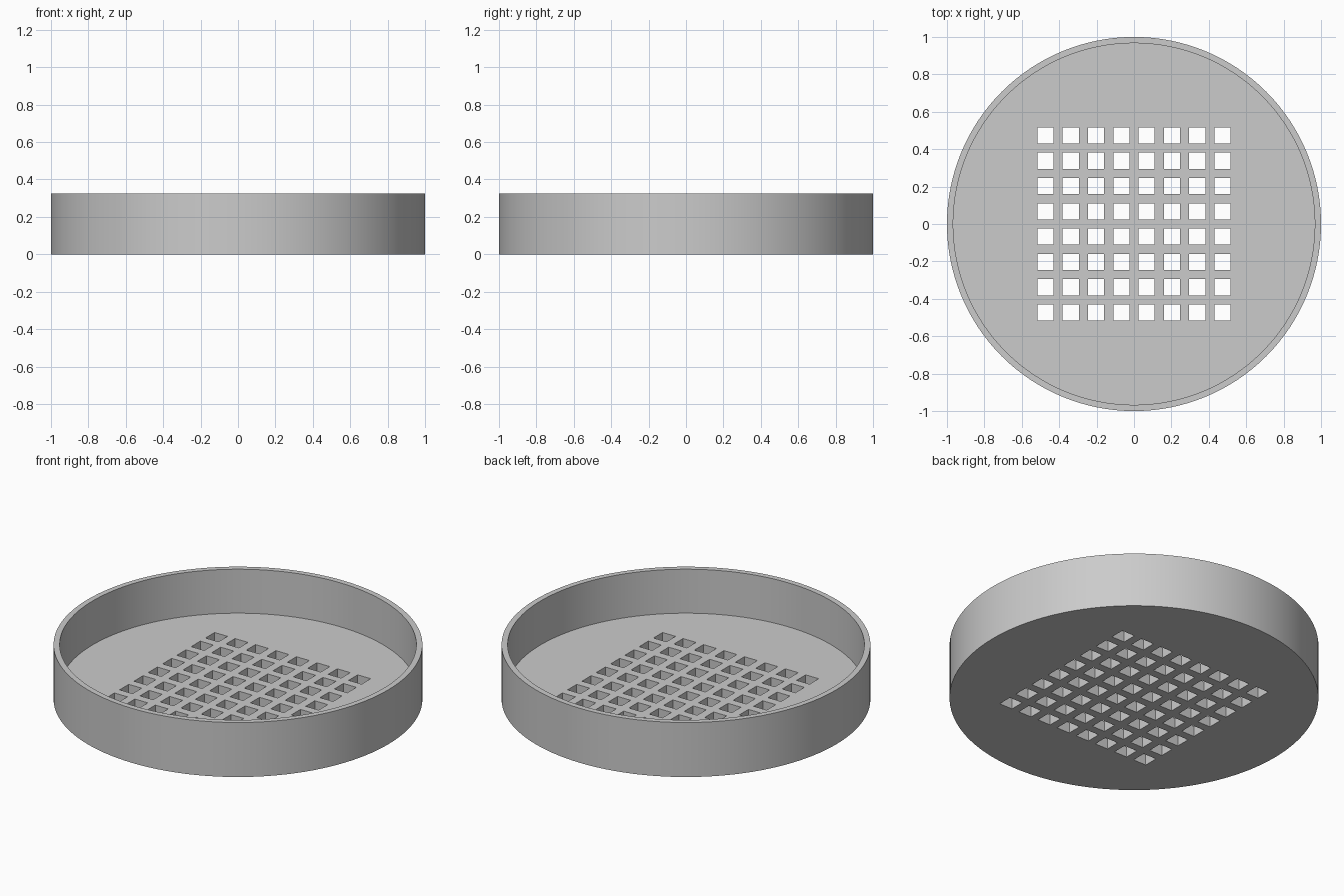
import bpy
import math

SEGMENTS = 128
RADIUS, INNER, HEIGHT, FLOOR = 1.0, 0.967, 0.326, 0.063
HOLE, PITCH, COUNT = 0.086, 0.1353, 8

cube = bpy.data.objects.get("Cube")
if cube:
    bpy.data.objects.remove(cube, do_unlink=True)

# Plain grey material
grey = bpy.data.materials.new("plain grey")
grey.use_nodes = True
colour = (0.6, 0.6, 0.6, 1)
grey.diffuse_color = colour
grey.node_tree.nodes["Principled BSDF"].inputs["Base Color"].default_value = colour


def disc(name, radius, bottom, top):
    bpy.ops.mesh.primitive_cylinder_add(
        vertices=SEGMENTS, radius=radius, depth=top - bottom,
        location=(0, 0, (top + bottom) / 2))
    obj = bpy.context.object
    obj.name = name
    return obj


def cut(body, cutter):
    mod = body.modifiers.new(cutter.name, "BOOLEAN")
    mod.operation = "DIFFERENCE"
    mod.solver = "EXACT"
    mod.object = cutter
    bpy.context.view_layer.objects.active = body
    bpy.ops.object.modifier_apply(modifier=mod.name)
    bpy.data.objects.remove(cutter, do_unlink=True)


# Round dish: solid disc hollowed from above
dish = disc("strainer_dish", RADIUS, 0, HEIGHT)
dish.data.materials.append(grey)
cut(dish, disc("hollow_cutter", INNER, FLOOR, HEIGHT + 0.1))

# Square drain holes: one block repeated in a centred grid
start = -PITCH * (COUNT - 1) / 2
bpy.ops.mesh.primitive_cube_add(size=1, location=(start, start, FLOOR / 2))
holes = bpy.context.object
holes.name = "hole_cutter"
holes.scale = (HOLE, HOLE, FLOOR * 2)
bpy.ops.object.transform_apply(location=False, rotation=False, scale=True)
for axis in range(2):
    array = holes.modifiers.new("grid", "ARRAY")
    array.count = COUNT
    array.use_relative_offset = False
    array.use_constant_offset = True
    array.constant_offset_displace = [PITCH if i == axis else 0 for i in range(3)]
cut(dish, holes)

# Smooth walls with crisp rims
bpy.ops.object.select_all(action="DESELECT")
dish.select_set(True)
bpy.context.view_layer.objects.active = dish
bpy.ops.object.shade_smooth_by_angle(angle=math.radians(30))
